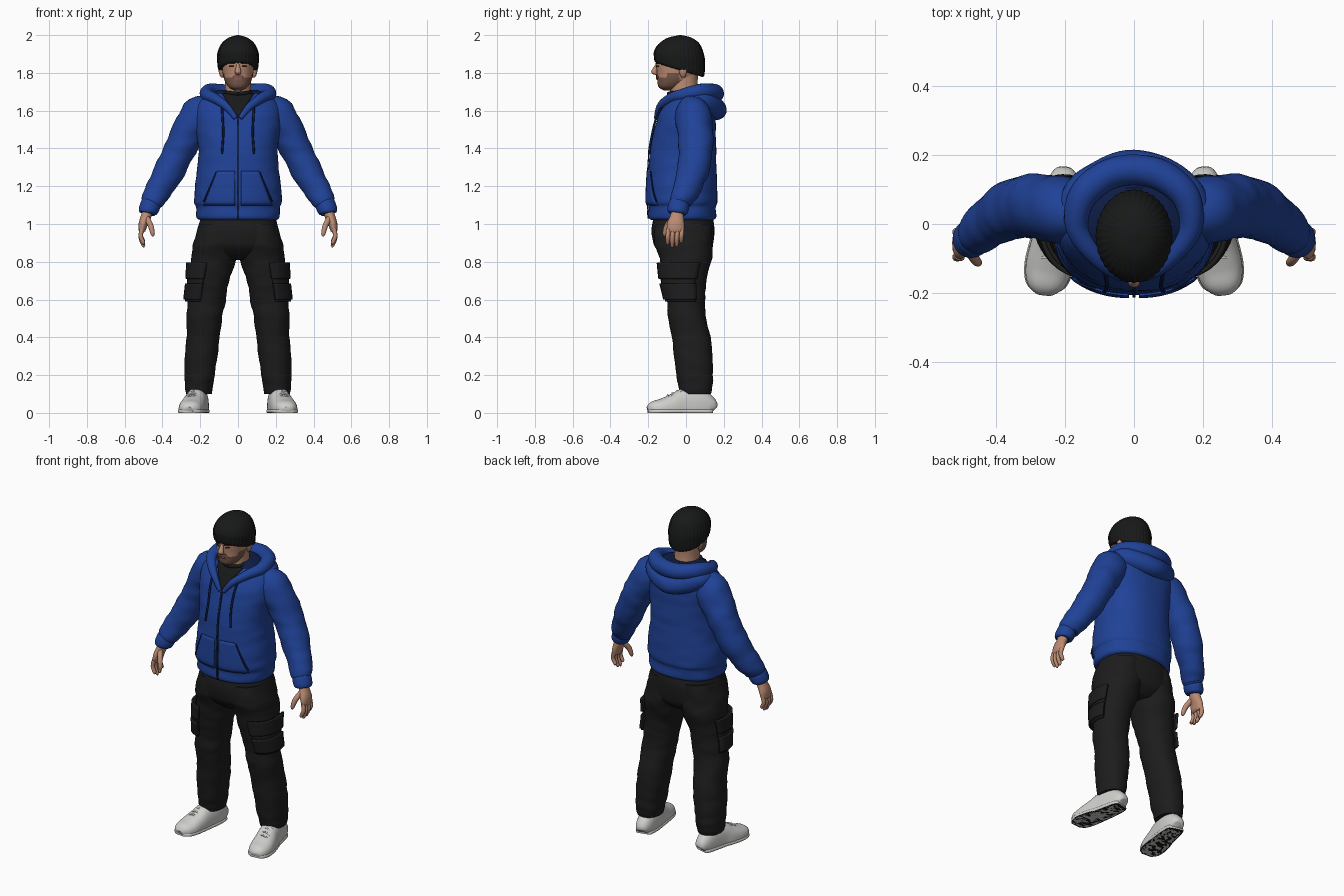
import bpy, bmesh, math
from mathutils import Vector, noise

cube = bpy.data.objects.get("Cube")
if cube:
    bpy.data.objects.remove(cube, do_unlink=True)


def material(name, *rgb):
    m = bpy.data.materials.new(name)
    m.use_nodes = True
    m.diffuse_color = (*rgb, 1)
    m.node_tree.nodes["Principled BSDF"].inputs["Base Color"].default_value = (*rgb, 1)
    return m


BLUE = material("hoodie blue", .014, .054, .31)
NAVY = material("dark navy", .004, .012, .06)
PANTS = material("trouser black", .012, .012, .012)
KNIT = material("knit black", .009, .0095, .0095)
WHITE = material("shoe white", .62, .62, .6)
SKIN = material("skin", .5, .26, .17)
BEARD = material("stubble brown", .19, .1, .07)
DARK = material("dark brown", .03, .015, .01)
LIPS = material("lips", .3, .11, .08)
parts = []
SIDES = ((1, "left_"), (-1, "right_"))


def finish(name, verts, faces, mat, side=1):
    bm = bmesh.new()
    vs = [bm.verts.new((p[0] * side, p[1], p[2])) for p in verts]
    for f in faces:
        bm.faces.new([vs[i] for i in f])
    bmesh.ops.recalc_face_normals(bm, faces=bm.faces)
    mesh = bpy.data.meshes.new(name)
    bm.to_mesh(mesh)
    bm.free()
    mesh.materials.append(mat)
    ob = bpy.data.objects.new(name, mesh)
    bpy.context.collection.objects.link(ob)
    parts.append(ob)
    return ob


def smooth(rows, k=5):
    """Rounded interpolation through rows of x, y, z and two radii."""
    rows = [Vector(r) for r in rows]
    ext = [rows[0]] + rows + [rows[-1]]
    out = []
    for a, b, c, d in zip(ext, ext[1:], ext[2:], ext[3:]):
        for i in range(k):
            t = i / k
            out.append(b + (c - a) * (t / 2) + (a * 2 - b * 5 + c * 4 - d) * (t * t / 2)
                       + (b * 3 - a - c * 3 + d) * (t ** 3 / 2))
    return out + [rows[-1]]


def super_unit(ang, n):
    c, s = math.cos(ang), math.sin(ang)
    return math.copysign(abs(c) ** (2 / n), c), math.copysign(abs(s) ** (2 / n), s)


def tube(name, rows, mat, ref=None, n=2, seg=32, side=1, fold=0, ribs=0, floor=False):
    """Loft of rounded sections; level sections when ref is not given."""
    path = smooth(rows)
    verts, faces = [], []
    for i, r in enumerate(path):
        a, b = Vector((1, 0, 0)), Vector((0, 1, 0))
        if ref:
            t = (path[min(i + 1, len(path) - 1)] - path[max(i - 1, 0)])
            t = Vector(t[:3]).normalized()
            a = Vector(ref)
            a = (a - t * a.dot(t)).normalized()
            b = t.cross(a)
        mid = Vector(r[:3])
        for j in range(seg):
            ang = math.tau * j / seg
            u, v = super_unit(ang, n)
            d = a * (u * r[3]) + b * (v * r[4])
            p = mid + d
            grow = fold * noise.noise(Vector((p.x * 9, p.y * 9, p.z * 22)))
            p += d * (grow + (.012 * math.cos(ribs * ang) if ribs else 0))
            if floor:
                p.z = max(p.z, 0)
            verts.append(p)
    for i in range(len(path) - 1):
        for j in range(seg):
            k = (j + 1) % seg
            faces.append((i * seg + j, i * seg + k, (i + 1) * seg + k, (i + 1) * seg + j))
    faces += [range(seg), range(len(verts) - seg, len(verts))]
    return finish(name, verts, faces, mat, side)


def section(rows, z):
    path = sorted(smooth(rows), key=lambda r: r[2])
    for a, b in zip(path, path[1:]):
        if a[2] <= z <= b[2]:
            return a.lerp(b, (z - a[2]) / max(b[2] - a[2], 1e-6))
    return path[-1] if z > path[-1][2] else path[0]


def front_point(rows, n, x, z, off):
    r = section(rows, z)
    q = min(abs((x - r[0]) / r[3]), 1)
    return Vector((x, r[1] - r[4] * (1 - q ** n) ** (1 / n) - off, z))


def side_point(rows, n, ang, z, off):
    r = section(rows, z)
    u, v = super_unit(math.radians(ang), n)
    return Vector((r[0] + u * (r[3] + off), r[1] + v * (r[4] + off), z))


def patch(name, point, rows, n, corners, off, mat, side=1, depth=.006, res=10):
    """Plate laid over a lofted surface between four corners."""
    a, b, c, d = (Vector(p) for p in corners)
    verts, faces = [], []
    for i in range(res + 1):
        for j in range(res + 1):
            p = a.lerp(b, i / res).lerp(d.lerp(c, i / res), j / res)
            verts.append(point(rows, n, p.x, p.y, off))
            if i < res and j < res:
                k = i * (res + 1) + j
                faces.append((k, k + 1, k + res + 2, k + res + 1))
    ob = finish(name, verts, faces, mat, side)
    mod = ob.modifiers.new("thickness", "SOLIDIFY")
    mod.thickness, mod.offset = depth, 0
    return ob


def paint(ob, mat, rule):
    ob.data.materials.append(mat)
    for f in ob.data.polygons:
        if rule(f.center, f.normal):
            f.material_index = len(ob.data.materials) - 1


def mirrored(rows):
    return rows + [(-r[0], *r[1:]) for r in rows[-2::-1]]


# Hoodie body with dark lining at the neck
TORSO = [(0, -.02, 1.02, .2, .16), (0, -.02, 1.035, .22, .178), (0, -.02, 1.09, .222, .178),
         (0, -.02, 1.12, .232, .186), (0, -.02, 1.2, .228, .184), (0, -.018, 1.3, .215, .18),
         (0, -.015, 1.4, .21, .175), (0, -.005, 1.5, .225, .163), (0, .005, 1.58, .23, .15),
         (0, .015, 1.64, .215, .128), (0, .02, 1.68, .17, .105), (0, .025, 1.71, .1, .08)]
torso = tube("hoodie_body", TORSO, BLUE, n=2.3, seg=64, fold=.02)
paint(torso, NAVY, lambda c, v: c.z > 1.685 and abs(c.x) < .14)

# Hood rolls
tube("hood_edge", mirrored([
    (.012, -.158, 1.56, .012, .012), (.06, -.138, 1.62, .02, .018), (.115, -.09, 1.66, .026, .026),
    (.165, -.01, 1.685, .034, .034), (.15, .08, 1.7, .043, .042), (.08, .14, 1.695, .046, .045),
    (0, .157, 1.692, .046, .045)]), BLUE, ref=(0, 0, 1), seg=20, fold=.06)
tube("hood_back", mirrored([
    (.205, .01, 1.64, .025, .025), (.16, .09, 1.645, .05, .045), (.08, .14, 1.62, .056, .053),
    (0, .16, 1.605, .056, .056)]), BLUE, ref=(0, 0, 1), seg=20, fold=.06)

# Undershirt, zip, front pockets and drawstrings
patch("undershirt", front_point, TORSO, 2.3,
      [(-.004, 1.57), (.004, 1.57), (.085, 1.69), (-.085, 1.69)], .006, KNIT)
tube("undershirt_collar", [(.078 * math.sin(a), -.01 - .082 * math.cos(a), 1.69 + .012 * math.sin(a / 2), .01, .01)
                           for a in (math.tau * i / 12 for i in range(13))], KNIT, ref=(0, 0, 1), seg=10)
patch("zip", front_point, TORSO, 2.3,
      [(-.005, 1.03), (.005, 1.03), (.005, 1.57), (-.005, 1.57)], .004, NAVY, res=24)
for s, side in SIDES:
    patch(side + "front_pocket", front_point, TORSO, 2.3,
          [(.015, 1.1), (.18, 1.1), (.11, 1.28), (.015, 1.28)], .006, BLUE, s)
    patch(side + "pocket_opening", front_point, TORSO, 2.3,
          [(.178, 1.12), (.184, 1.12), (.118, 1.275), (.112, 1.275)], .007, NAVY, s)
    string = [front_point(TORSO, 2.3, .082 + .004 * math.sin(z * 20), z, .012)
              for z in (1.63, 1.56, 1.48, 1.4, 1.37)]
    tube(side + "drawstring", [(*p, .006, .006) for p in string], NAVY, ref=(1, 0, 0), seg=8, side=s)

# Sleeves, cuffs and hands
for s, side in SIDES:
    tube(side + "sleeve", [
        (.12, .03, 1.62, .06, .06), (.19, .035, 1.585, .095, .098), (.26, .05, 1.49, .094, .092),
        (.31, .052, 1.39, .09, .086), (.365, .035, 1.28, .085, .08), (.415, .005, 1.19, .072, .07),
        (.45, -.025, 1.125, .062, .062), (.46, -.03, 1.1, .05, .05)],
        BLUE, ref=(0, 1, 0), side=s, fold=.09)
    tube(side + "cuff", [
        (.457, -.032, 1.115, .045, .045), (.462, -.035, 1.105, .055, .053),
        (.476, -.045, 1.07, .055, .052), (.48, -.048, 1.055, .046, .043)],
        BLUE, ref=(0, 1, 0), side=s, fold=.04)
    tube(side + "palm", [
        (.475, -.045, 1.08, .03, .026), (.487, -.048, 1.04, .036, .027), (.502, -.054, 1, .046, .024),
        (.508, -.056, .965, .044, .018), (.508, -.056, .955, .03, .01)], SKIN, ref=(0, 1, 0), seg=20, side=s)
    for i, length in enumerate((.07, .084, .08, .062)):
        y = -.093 + .024 * i
        tube(f"{side}finger_{i + 1}", [
            (.508, y, .975, .012, .012), (.515, y - .003, .97 - length / 2, .012, .012),
            (.5, y - .004, .97 - length, .01, .01), (.496, y - .004, .965 - length, .005, .005)],
            SKIN, ref=(0, 1, 0), seg=10, side=s)
    tube(side + "thumb", [
        (.482, -.07, 1.03, .016, .016), (.462, -.1, .99, .015, .015), (.452, -.112, .95, .012, .012),
        (.45, -.113, .935, .005, .005)], SKIN, ref=(0, 1, 0), seg=10, side=s)

# Trousers with cargo pockets
tube("trouser_hips", [
    (0, -.015, 1.06, .19, .15), (0, -.015, .98, .212, .165), (0, -.014, .9, .224, .16),
    (0, -.005, .85, .2, .135), (0, 0, .81, .1, .09)], PANTS, n=2.3, seg=48, fold=.02)
LEG = [(.1, -.015, 1, .105, .15), (.115, -.013, .9, .12, .152), (.128, 0, .82, .12, .138),
       (.15, -.008, .7, .105, .115), (.165, 0, .6, .1, .1), (.177, .005, .5, .094, .1),
       (.185, .028, .4, .088, .102), (.193, .038, .3, .086, .102), (.203, .046, .2, .08, .098),
       (.206, .05, .14, .074, .09), (.206, .05, .1, .066, .08)]
POCKETS = {"cargo_pocket": (-75, 25, .59, .79, .008), "upper_flap": (-78, 28, .71, .795, .018),
           "lower_flap": (-76, 26, .6, .685, .018)}
for s, side in SIDES:
    tube(side + "trouser_leg", LEG, PANTS, n=2.2, side=s, fold=.06, seg=40)
    for name, (a, b, lo, hi, off) in POCKETS.items():
        patch(side + name, side_point, LEG, 2.2, [(a, lo), (b, lo), (b, hi), (a, hi)],
              off, PANTS, s, depth=.014)

# Shoes: upper, rim of the sole and laces
SHOE = [(.2, .135, .04, .03), (.203, .12, .09, .046), (.21, .06, .135, .056), (.222, -.01, .13, .06),
        (.236, -.07, .1, .066), (.248, -.13, .075, .067), (.256, -.175, .06, .055), (.259, -.2, .032, .028)]
for s, side in SIDES:
    tube(side + "shoe", [(x, y, h * .25, w, h * .75) for x, y, h, w in SHOE],
         WHITE, ref=(1, 0, 0), n=2.4, side=s, floor=True)
    sole = tube(side + "sole", [(x, y, .008, w + .004, .016) for x, y, h, w in SHOE],
                WHITE, ref=(1, 0, 0), n=3, side=s, floor=True)
    paint(sole, KNIT, lambda c, v: v.z < -.7)
    for i in range(4):
        x, y, z = .226 + .005 * i, -.025 - .024 * i, .124 - .011 * i
        tube(f"{side}lace_{i + 1}", [(x - .034, y, z - .014, .005, .005), (x, y, z + .002, .005, .005),
                                     (x + .034, y, z - .014, .005, .005)], WHITE, ref=(0, 1, 0), seg=8, side=s)

# Head with stubble, and neck
tube("neck", [(0, 0, 1.6, .08, .08), (0, -.01, 1.7, .07, .075), (0, -.013, 1.76, .068, .075),
              (0, -.012, 1.82, .07, .08)], SKIN)
HEAD = [(0, -.09, 1.708, .02, .03), (0, -.085, 1.725, .05, .06), (0, -.06, 1.76, .071, .092),
        (0, -.045, 1.8, .081, .108), (0, -.04, 1.85, .086, .118), (0, -.035, 1.9, .085, .115),
        (0, -.035, 1.95, .06, .08)]
head = tube("head", HEAD, SKIN, n=2.2, seg=64)
paint(head, BEARD, lambda c, v: c.y < -.035 and c.z < (1.775 if c.y < -.1 else 1.8))
patch("moustache", front_point, HEAD, 2.2,
      [(-.038, 1.772), (.038, 1.772), (.022, 1.79), (-.022, 1.79)], .002, BEARD)
patch("mouth", front_point, HEAD, 2.2,
      [(-.024, 1.764), (.024, 1.764), (.02, 1.773), (-.02, 1.773)], .004, LIPS)
tube("nose", [(0, -.15, 1.85, .008, .008), (0, -.16, 1.83, .011, .012), (0, -.168, 1.806, .017, .016),
              (0, -.162, 1.793, .014, .012), (0, -.156, 1.79, .008, .006)], SKIN, seg=20)
for s, side in SIDES:
    patch(side + "eye", front_point, HEAD, 2.2,
          [(.02, 1.83), (.046, 1.831), (.044, 1.838), (.022, 1.838)], .001, DARK, s, depth=.004)
    patch(side + "eyebrow", front_point, HEAD, 2.2,
          [(.015, 1.846), (.055, 1.848), (.053, 1.854), (.016, 1.853)], .003, DARK, s)
    tube(side + "ear", [(.082, -.015, 1.775, .006, .008), (.087, -.016, 1.79, .011, .016),
                        (.09, -.014, 1.82, .013, .024), (.086, -.014, 1.84, .006, .012)], SKIN, seg=16, side=s)

# Ribbed knit cap, higher over the brow than at the nape
cap = tube("knit_cap", [
    (0, -.035, 1.815, .094, .12), (0, -.035, 1.825, .105, .13), (0, -.035, 1.86, .109, .134),
    (0, -.035, 1.9, .109, .132), (0, -.035, 1.95, .09, .11), (0, -.033, 1.985, .052, .065),
    (0, -.03, 2, .004, .005)], KNIT, seg=144, ribs=36)
for v in cap.data.vertices:
    fade = min(max((1.96 - v.co.z) / .14, 0), 1)
    v.co.z -= .3 * (v.co.y + .035) * fade

bpy.ops.object.select_all(action='DESELECT')
for ob in parts:
    ob.select_set(True)
bpy.context.view_layer.objects.active = parts[0]
bpy.ops.object.shade_smooth_by_angle(angle=math.radians(50))
